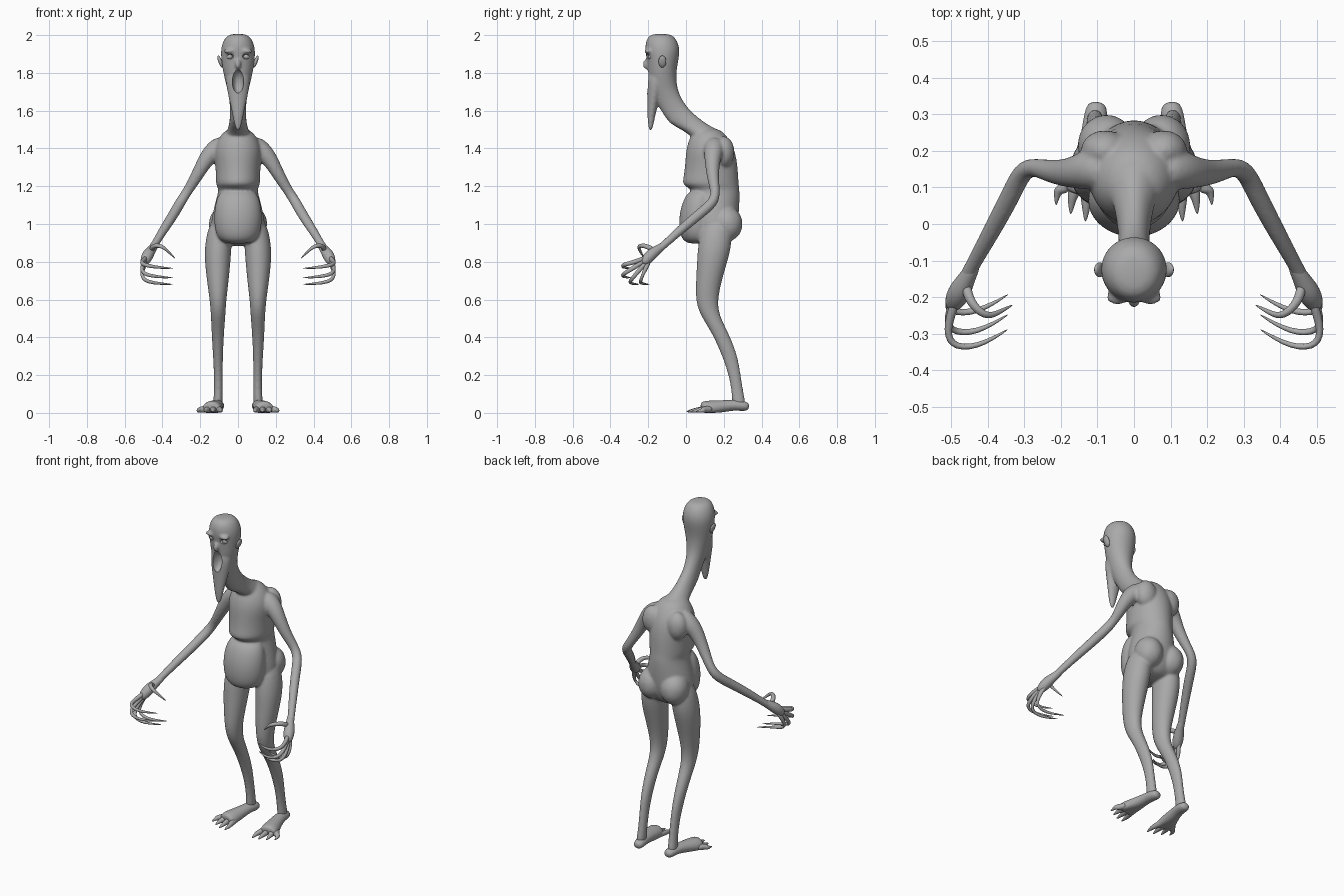
import bpy, bmesh, math
from mathutils import Vector, Matrix

if "Cube" in bpy.data.objects:
    bpy.data.objects.remove(bpy.data.objects["Cube"], do_unlink=True)

skin = bpy.data.materials.new("grey skin")
skin.use_nodes = True
GREY = (0.4, 0.4, 0.4, 1)
skin.diffuse_color = GREY
skin.node_tree.nodes["Principled BSDF"].inputs["Base Color"].default_value = GREY
SIDES = 12


def bridge(bm, loops):
    """Skin a list of vertex rings and cap both ends."""
    faces = [bm.faces.new(loops[0]), bm.faces.new(loops[-1])]
    for low, high in zip(loops, loops[1:]):
        for i in range(SIDES):
            j = (i + 1) % SIDES
            faces.append(bm.faces.new((low[i], low[j], high[j], high[i])))
    bmesh.ops.recalc_face_normals(bm, faces=faces)


def circle():
    for i in range(SIDES):
        angle = math.tau * i / SIDES
        yield math.cos(angle), math.sin(angle)


def stack(bm, rings, side=1):
    """Level rings: height, front y, back y, half width, optional centre x."""
    loops = []
    for z, front, back, width, *mid in rings:
        x = mid[0] * side if mid else 0
        y, depth = (front + back) / 2, (back - front) / 2
        loops.append([bm.verts.new((x + c * width, y + s * depth, z)) for c, s in circle()])
    bridge(bm, loops)


def tube(bm, path, side=1, flat=1):
    """Round limb along x, y, z, radius points; flat squashes its height."""
    points = [Vector((x * side, y, z)) for x, y, z, r in path]
    loops = []
    for i, point in enumerate(points):
        along = points[min(i + 1, len(points) - 1)] - points[max(i - 1, 0)]
        across = along.cross(Vector((0, 0, 1))).normalized()
        up = across.cross(along).normalized()
        r = path[i][3]
        loops.append([bm.verts.new(point + across * c * r + up * s * r * flat) for c, s in circle()])
    bridge(bm, loops)


def ball(bm, centre, radii, turn=0):
    matrix = Matrix.Translation(centre) @ Matrix.Rotation(turn, 4, 'Y') @ Matrix.Diagonal((*radii, 1))
    bmesh.ops.create_icosphere(bm, subdivisions=2, radius=1, matrix=matrix)


def finish(bm, name, mirror=False, levels=2):
    mesh = bpy.data.meshes.new(name)
    bm.to_mesh(mesh)
    bm.free()
    obj = bpy.data.objects.new(name, mesh)
    bpy.context.collection.objects.link(obj)
    mesh.materials.append(skin)
    if mirror:
        obj.modifiers.new("mirror", 'MIRROR').use_mirror_merge = False
    obj.modifiers.new("round", 'SUBSURF').levels = levels
    obj.modifiers["round"].render_levels = levels
    mesh.shade_smooth()
    return obj


# Torso with a sagging chest fold
bm = bmesh.new()
stack(bm, [(1.51, .06, .17, .05), (1.47, .02, .22, .1), (1.4, -.005, .262, .135),
           (1.32, -.01, .278, .125), (1.25, -.018, .283, .122), (1.205, -.03, .286, .122),
           (1.185, .03, .288, .105), (1.14, .02, .29, .118), (1.04, .02, .285, .145),
           (.95, .04, .27, .155), (.88, .09, .22, .11)])

# Pot belly
stack(bm, [(1.19, .03, .15, .08), (1.14, -.015, .16, .12), (1.05, -.042, .17, .134),
           (.96, -.04, .17, .128), (.91, -.02, .15, .1), (.895, .02, .12, .05)])

# Neck and head
stack(bm, [(1.42, .06, .24, .1), (1.49, .0, .195, .062), (1.525, -.09, .115, .048),
           (1.6, -.135, .022, .042), (1.66, -.17, -.02, .048), (1.72, -.195, -.045, .06),
           (1.8, -.207, -.05, .082), (1.87, -.21, -.036, .093), (1.93, -.223, -.027, .096),
           (1.985, -.212, -.05, .076), (2.008, -.18, -.085, .04)])

# Long drooping jaw
stack(bm, [(1.82, -.2, -.1, .06), (1.76, -.212, -.1, .07), (1.69, -.207, -.13, .056),
           (1.62, -.205, -.15, .04), (1.56, -.205, -.165, .027), (1.49, -.198, -.178, .012)])

# Nose and throat
ball(bm, (0, -.212, 1.845), (.016, .018, .028))
ball(bm, (0, -.05, 1.56), (.042, .05, .04))

for side in (1, -1):
    # Buttocks, shoulder blades and brows
    ball(bm, (.075 * side, .215, 1.0), (.085, .09, .1))
    ball(bm, (.08 * side, .2, 1.38), (.07, .06, .09))
    ball(bm, (.045 * side, -.2, 1.915), (.034, .022, .014))
    # Legs
    stack(bm, [(1.04, .09, .24, .06, .085), (.9, .06, .25, .075, .105),
               (.8, .055, .222, .071, .108), (.7, .05, .192, .06, .107),
               (.6, .048, .17, .046, .106), (.53, .068, .176, .041, .105),
               (.47, .105, .202, .037, .106), (.4, .147, .237, .033, .107),
               (.3, .19, .276, .027, .106), (.2, .225, .291, .024, .104),
               (.1, .243, .306, .024, .104), (.02, .24, .325, .028, .108)], side)
    # Arms
    tube(bm, [(.06, .15, 1.42, .06), (.12, .15, 1.395, .058), (.165, .14, 1.35, .045),
              (.21, .14, 1.27, .035), (.25, .15, 1.2, .029), (.3, .16, 1.125, .03),
              (.335, .08, 1.06, .029), (.4, -.04, .96, .025), (.445, -.12, .885, .02),
              (.47, -.17, .845, .024)], side)

body = finish(bm, "body", levels=2)
remesh = body.modifiers.new("blend", 'REMESH')
remesh.mode = 'VOXEL'
remesh.voxel_size = .007
smooth = body.modifiers.new("soften", 'SMOOTH')
smooth.factor, smooth.iterations = .5, 6

# Mouth and eye sockets cut from the head
bm = bmesh.new()
ball(bm, (0, -.212, 1.755), (.034, .055, .068))
for side in (1, -1):
    ball(bm, (.045 * side, -.208, 1.885), (.024, .024, .016), .25 * side)
cutter = finish(bm, "face_cutter")
cutter.hide_render = True
cut = body.modifiers.new("face", 'BOOLEAN')
cut.object = cutter
cut.solver = 'EXACT'

# Bake the body so the cut edges can be kept sharp
bpy.context.view_layer.update()
graph = bpy.context.evaluated_depsgraph_get()
baked = bpy.data.meshes.new_from_object(body.evaluated_get(graph))
body.modifiers.clear()
body.data = baked
bpy.data.objects.remove(cutter, do_unlink=True)
bpy.ops.object.select_all(action='DESELECT')
body.select_set(True)
bpy.context.view_layer.objects.active = body
bpy.ops.object.shade_smooth_by_angle(angle=math.radians(45))

# Eyes
bm = bmesh.new()
ball(bm, (.044, -.186, 1.885), (.018, .016, .015))
finish(bm, "eyes", mirror=True, levels=1)

# Ears
bm = bmesh.new()
ball(bm, (.094, -.125, 1.86), (.011, .022, .036), .35)
finish(bm, "ears", mirror=True, levels=1)

# Hands: palm, four curled fingers and a thumb
bm = bmesh.new()
tube(bm, [(.43, -.1, .9, .018), (.455, -.145, .868, .023), (.477, -.185, .838, .034),
          (.492, -.215, .805, .028), (.5, -.23, .79, .014)])
for y, z in ((-.335, .775), (-.335, .725), (-.295, .69), (-.24, .69)):
    tube(bm, [(.475, -.18, .835, .013), (.512, y * .55 - .09, z * .55 + .37, .013),
              (.505, y, z + .01, .011), (.43, y - .005, z - .005, .009),
              (.34, y + .05, z - .01, .002)])
tube(bm, [(.46, -.16, .855, .016), (.45, -.215, .888, .013), (.405, -.255, .885, .011),
          (.375, -.245, .86, .008), (.33, -.22, .815, .002)])
finish(bm, "hands", mirror=True)

# Feet: flat sole with splayed pointed toes
bm = bmesh.new()
tube(bm, [(.1, .335, .032, .024), (.104, .3, .037, .034), (.11, .25, .042, .034),
          (.122, .18, .032, .042), (.138, .11, .02, .056), (.142, .08, .014, .05)], flat=.85)
for x, y in ((.09, .01), (.13, .015), (.17, .035), (.21, .06)):
    tube(bm, [(.06 + x * .52, .14, .02, .018), (.03 + x * .78, .09, .018, .018),
              (x, y + .035, .014, .013), (x + .003, y - .01, .006, .003)])
for vert in bm.verts:
    vert.co.z = max(vert.co.z, 0)
finish(bm, "feet", mirror=True)
